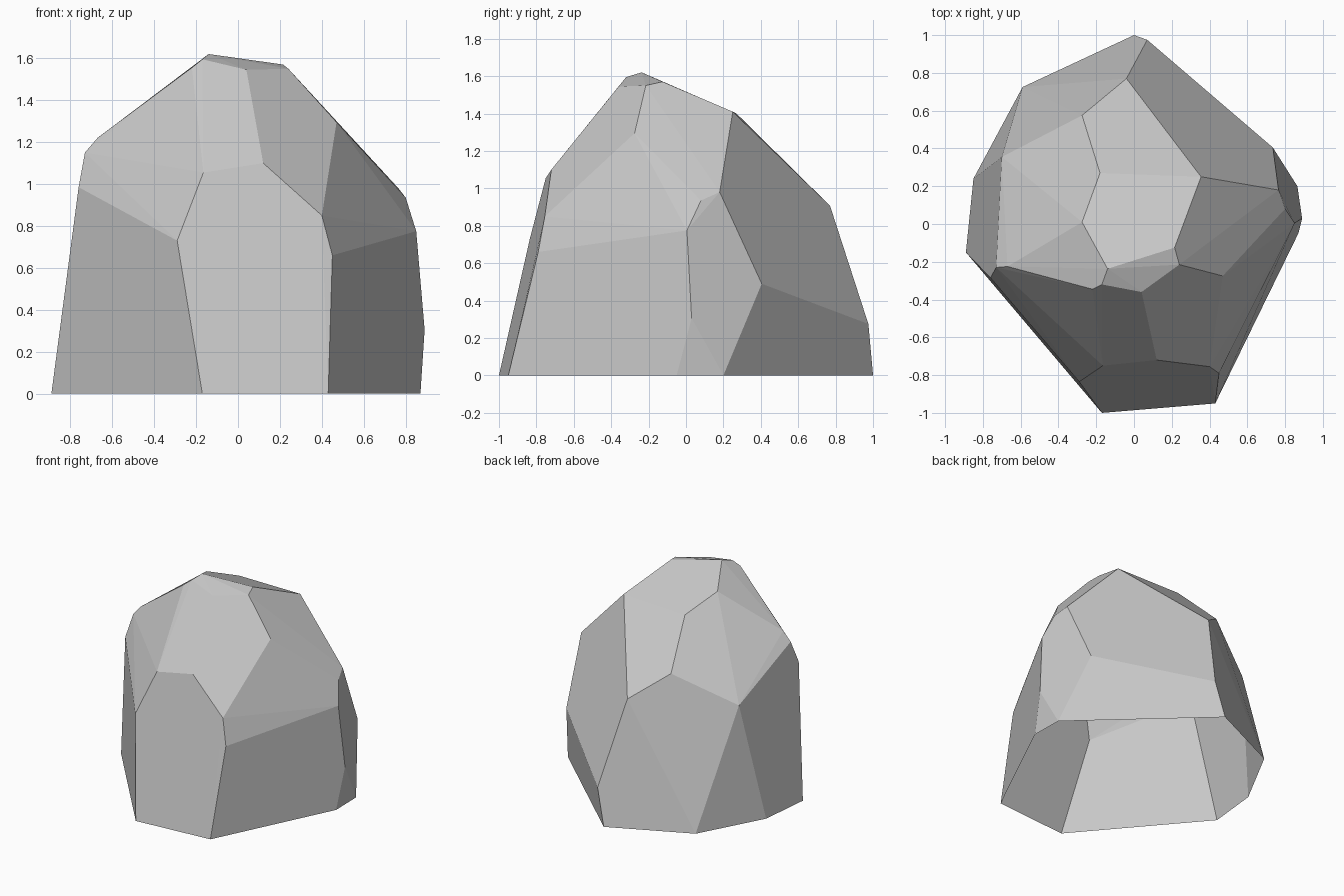
import bpy
import bmesh
import math
from mathutils import Vector

default_cube = bpy.data.objects.get("Cube")
if default_cube:
    bpy.data.objects.remove(default_cube, do_unlink=True)

# Corners of the boulder, grouped from the ground up
GROUND_RIM = [
    (-0.17, -1.0), (0.43, -0.95), (0.87, -0.05), (0.865, 0.2),
    (0, 1), (-0.59, 0.725), (-0.85, 0.24), (-0.89, -0.15),
]
FLANKS = [
    (0.89, 0.03, 0.305), (0.735, 0.405, 0.49), (0.07, 0.975, 0.275),
    (0.45, -0.79, 0.66), (-0.29, -0.835, 0.73), (0.85, 0.005, 0.775),
]
SHOULDERS = [
    (0.4, -0.755, 0.85), (0.12, -0.72, 1.1), (-0.165, -0.75, 1.055),
    (-0.76, -0.285, 0.985), (-0.73, -0.23, 1.15), (-0.67, -0.225, 1.22),
    (-0.7, 0.355, 0.875), (-0.275, 0.575, 1.09), (-0.04, 0.77, 0.907),
    (0.765, 0.18, 0.98), (0.8, 0.08, 0.935), (0.47, -0.275, 1.295),
]
CROWN = [
    (0.355, 0.25, 1.41), (-0.18, 0.27, 1.4), (-0.275, 0.01, 1.508),
    (0.215, -0.125, 1.57), (0.24, -0.215, 1.55), (-0.14, -0.237, 1.62),
    (-0.17, -0.32, 1.595), (-0.22, -0.345, 1.555), (0.04, -0.36, 1.545),
]


def stone_material(name, grey):
    """One flat grey for the whole stone."""
    mat = bpy.data.materials.new(name)
    mat.use_nodes = True
    colour = (grey, grey, grey, 1)
    mat.diffuse_color = colour
    shader = mat.node_tree.nodes["Principled BSDF"]
    shader.inputs["Base Color"].default_value = colour
    shader.inputs["Roughness"].default_value = 0.9
    return mat


def faceted_stone(name, corners, material):
    """Wrap the corners in a convex shell with broad flat facets, open below."""
    bm = bmesh.new()
    for corner in corners:
        bm.verts.new(Vector(corner))
    hull = bmesh.ops.convex_hull(bm, input=bm.verts[:])
    loose = [v for v in bm.verts if not v.link_faces]
    bmesh.ops.delete(bm, geom=loose, context="VERTS")
    bmesh.ops.recalc_face_normals(bm, faces=bm.faces[:])

    # The underside is left open
    underside = [f for f in bm.faces if all(v.co.z < 0.01 for v in f.verts)]
    bmesh.ops.delete(bm, geom=underside, context="FACES")

    # Merge nearly coplanar triangles into single facets
    bmesh.ops.dissolve_limit(bm, angle_limit=math.radians(3),
                             verts=bm.verts[:], edges=bm.edges[:])
    for face in bm.faces:
        face.smooth = False

    mesh = bpy.data.meshes.new(name)
    bm.to_mesh(mesh)
    bm.free()
    mesh.materials.append(material)
    stone = bpy.data.objects.new(name, mesh)
    bpy.context.collection.objects.link(stone)
    return stone


# Boulder
rim = [(x, y, 0) for x, y in GROUND_RIM]
faceted_stone("boulder", rim + FLANKS + SHOULDERS + CROWN,
              stone_material("stone_grey", 0.57))
